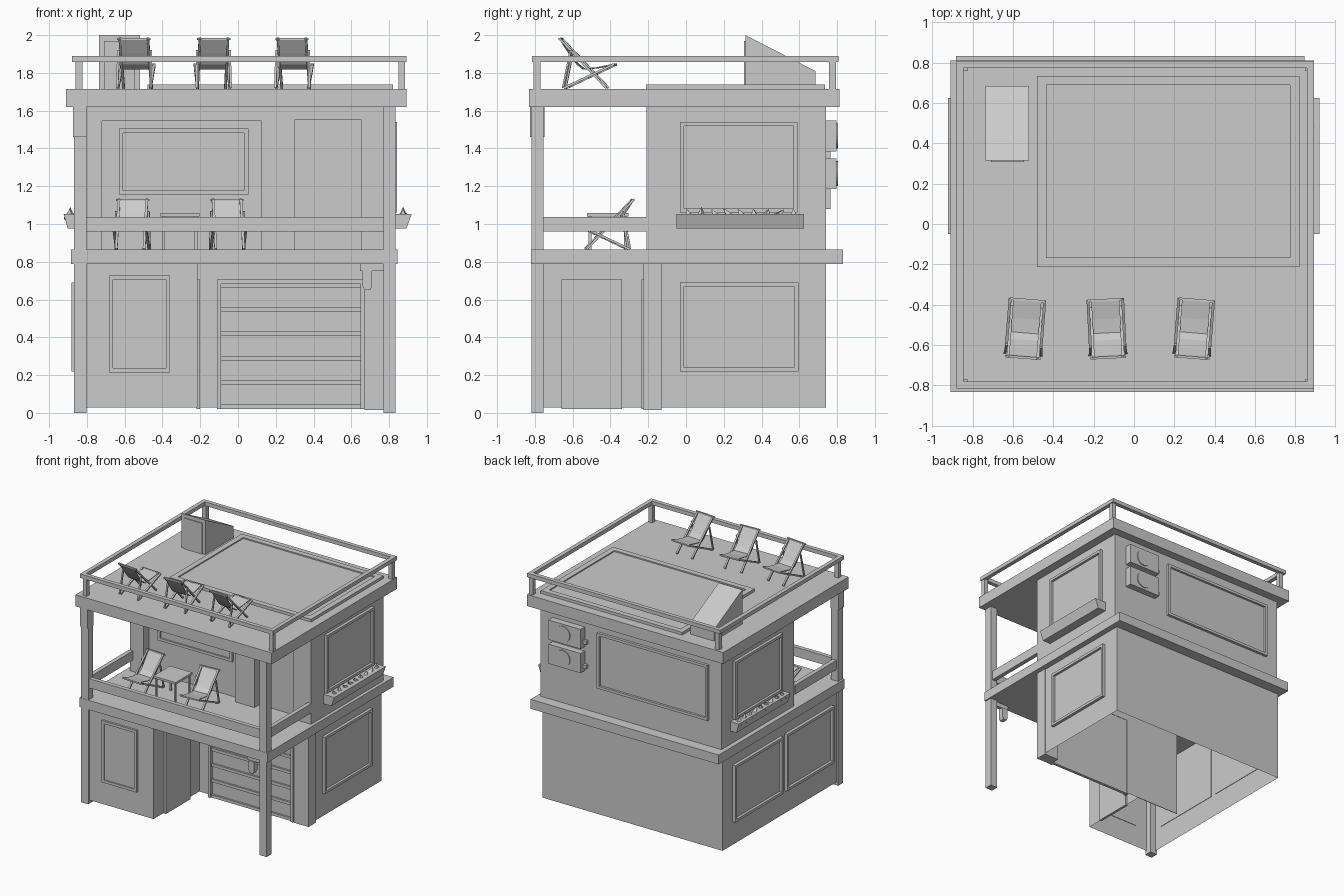
import bpy, bmesh, math, random
from mathutils import Vector, Matrix

if "Cube" in bpy.data.objects:
    bpy.data.objects.remove(bpy.data.objects["Cube"])

random.seed(4)


def finish(name, bm):
    bmesh.ops.recalc_face_normals(bm, faces=bm.faces[:])
    me = bpy.data.meshes.new(name)
    bm.to_mesh(me)
    bm.free()
    ob = bpy.data.objects.new(name, me)
    bpy.context.scene.collection.objects.link(ob)
    return ob


def add_box(bm, x0, x1, y0, y1, z0, z1):
    m = Matrix.Translation(((x0 + x1) / 2, (y0 + y1) / 2, (z0 + z1) / 2)) @ \
        Matrix.Diagonal((abs(x1 - x0), abs(y1 - y0), abs(z1 - z0), 1))
    bmesh.ops.create_cube(bm, size=1, matrix=m)


def boxes(name, *dims):
    bm = bmesh.new()
    for d in dims:
        add_box(bm, *d)
    return finish(name, bm)


def add_bar(bm, a, b, w, h):
    a, b = Vector(a), Vector(b)
    m = Matrix.Translation((a + b) / 2) @ (b - a).to_track_quat('Z', 'X').to_matrix().to_4x4() @ \
        Matrix.Diagonal((w, h, (b - a).length, 1))
    bmesh.ops.create_cube(bm, size=1, matrix=m)


def prism(name, pts, vec, caps=True):
    """Extrude a closed outline along vec."""
    bm = bmesh.new()
    a = [bm.verts.new(p) for p in pts]
    b = [bm.verts.new(Vector(p) + Vector(vec)) for p in pts]
    n = len(pts)
    for i in range(n):
        bm.faces.new((a[i], a[(i + 1) % n], b[(i + 1) % n], b[i]))
    if caps:
        bm.faces.new(a)
        bm.faces.new(b)
    return finish(name, bm)


def ring(name, x0, x1, y0, y1, z0, z1, w):
    return boxes(name, (x0, x1, y0, y0 + w, z0, z1), (x0, x1, y1 - w, y1, z0, z1),
                 (x0, x0 + w, y0 + w, y1 - w, z0, z1), (x1 - w, x1, y0 + w, y1 - w, z0, z1))


def window(name, axis, pos, out, u0, u1, z0, z1, w=0.022, t=0.016):
    """Raised frame and slightly proud glass on a wall at axis = pos."""
    def put(a, b, c, d, depth):
        p, q = sorted((pos - out * 0.004, pos + out * depth))
        return (p, q, a, b, c, d) if axis == 'x' else (a, b, p, q, c, d)
    boxes(name + "_frame", put(u0, u1, z0, z0 + w, t), put(u0, u1, z1 - w, z1, t),
          put(u0, u0 + w, z0 + w, z1 - w, t), put(u1 - w, u1, z0 + w, z1 - w, t))
    boxes(name + "_glass", put(u0 + w, u1 - w, z0 + w, z1 - w, 0.004))


L0, R0 = -.855, .797    # lower storey sides
L, R, B = -.845, .818, .742    # upper storey sides, back

# Ground floor shell, open underneath, with an inner partition
prism("ground_floor_walls", [(L0, B, .028), (R0, B, .028), (R0, -.2, .028), (-.215, -.2, .028),
                             (-.215, -.8, .028), (L0, -.8, .028)], (0, 0, .77), caps=False)
boxes("inner_partition", (-.61, -.215, -.205, -.2, .028, .79))
boxes("garage_pillar", (.67, R0 + .008, -.225, -.13, .015, .79))
boxes("first_floor_slab", (-.883, .845, -.82, .832, .787, .865))
boxes("roof_slab", (-.91, .892, -.832, .812, 1.62, 1.715))

# Upper storey with recesses in its front
boxes("upper_walls", (L, R, -.14, B, .865, 1.62))
boxes("upper_front_piers", (L, -.72, -.21, -.14, .865, 1.62), (.125, .30, -.21, -.14, .865, 1.62),
      (.655, R, -.21, -.14, .865, 1.62), (-.72, .125, -.21, -.14, 1.545, 1.62),
      (.30, .655, -.21, -.14, 1.55, 1.62))

# Corner posts
for side, x0, x1 in (("left", -.868, -.802), ("right", .77, .835)):
    boxes(side + "_post", (x0, x1, -.818, -.755, 0, 1.62))
boxes("left_post_cap", (-.874, -.802, -.826, -.75, 1.46, 1.62))

# Balcony rails
boxes("balcony_rail", (-.802, .77, -.805, -.77, .96, 1.037),
      (-.853, -.818, -.755, -.21, .96, 1.037), (.785, .82, -.755, -.21, .96, 1.037))

# Roof railing
ring("roof_rail", -.88, .892, -.815, .808, 1.858, 1.89, .034)
boxes("roof_rail_posts", *[(x, x + .036, y, y + .036, 1.715, 1.86)
                           for x in (-.86, .849) for y in (-.807, .758)])

# Raised roof panel
ring("roof_panel_rim", -.48, .82, -.213, .735, 1.715, 1.738, .046)
boxes("roof_panel", (-.434, .774, -.167, .689, 1.715, 1.728))

# Stair hut
prism("stair_hut", [(-.737, .315, 1.71), (-.737, .315, 2.0), (-.737, .685, 1.81),
                    (-.737, .685, 1.71)], (.217, 0, 0))
boxes("stair_hut_door", (-.71, -.545, .307, .316, 1.715, 1.97))

# Windows
window("front_left_window", 'y', -.8, -1, -.683, -.36, .215, .728)
window("balcony_window", 'y', -.14, -1, -.63, .055, 1.155, 1.505)
window("back_window", 'y', B, 1, -.73, .285, 1.08, 1.54, t=.022)
window("right_lower_window", 'x', R0, 1, -.033, .595, .218, .69, t=.024)
window("left_lower_window", 'x', L0, -1, -.02, .61, .218, .69, t=.026)
window("left_lower_front_window", 'x', L0, -1, -.69, -.07, .218, .69, t=.026)
for side, x, o in (("left", L, -1), ("right", R, 1)):
    window(side + "_upper_window", 'x', x, o, -.033, .59, 1.06, 1.54, t=.024)

# Doors
boxes("entry_door", (-.22, -.2, -.66, -.34, .02, .705))
boxes("balcony_door", (.30, .655, -.146, -.134, .865, 1.55))

# Garage door: frame, sheet and slats
boxes("garage_frame", (-.11, -.09, -.235, -.195, .02, .705), (.648, .67, -.235, -.195, .02, .705),
      (-.09, .648, -.235, -.195, .683, .705))
boxes("garage_sheet", (-.09, .648, -.207, -.198, .02, .683))
boxes("garage_slats", *[(-.09, .648, -.222, -.198, .02 + i * .129, .02 + i * .129 + .024)
                        for i in range(6)])

# Hanging lamp beside the right post
boxes("lamp_arm", (.645, .77, -.80, -.77, .752, .787))
prism("lamp_head", [(.66, -.805, .75), (.71, -.805, .75), (.71, -.805, .67), (.70, -.805, .65),
                    (.67, -.805, .65), (.66, -.805, .67)], (0, .045, 0))

# Planters with leafy tufts
for side, x, o in (("left", L, -1), ("right", R, 1)):
    w = .078 if o < 0 else .102
    prism(side + "_planter", [(x, -.05, .975), (x + o * w * .72, -.05, .975),
                              (x + o * w, -.05, 1.053), (x, -.05, 1.053)], (0, .675, 0))
    bm = bmesh.new()
    for i in range(9):
        c = Vector((x + o * w * .55, .01 + i * .07, 1.055))
        m = Matrix.Translation(c) @ Matrix.Rotation(random.uniform(-.8, .8), 4, 'X') @ \
            Matrix.Rotation(random.uniform(0, 1.5), 4, 'Z')
        bmesh.ops.create_cone(bm, cap_ends=True, segments=4, radius1=.034, radius2=0,
                              depth=random.uniform(.05, .075), matrix=m)
    finish(side + "_plants", bm)

# Air conditioners on the back wall
for name, z in (("lower", 1.185), ("upper", 1.385)):
    boxes(name + "_air_conditioner", (.41, .705, B, .797, z, z + .163),
          (.38, .41, B, .765, z + .03, z + .06))
    bm = bmesh.new()
    bmesh.ops.create_cone(bm, cap_ends=True, segments=20, radius1=.066, radius2=.066, depth=.012,
                          matrix=Matrix.Translation((.57, .798, z + .082)) @ Matrix.Rotation(math.pi / 2, 4, 'X'))
    finish(name + "_fan", bm)


# Deck chairs: crossed wooden frames and a fabric sling
def chair(name, x, y, z, rot):
    bm = bmesh.new()
    for s in (-1, 1):
        add_bar(bm, (s * .074, .145, .268), (s * .074, -.105, .005), .012, .014)
        add_bar(bm, (s * .086, .12, .005), (s * .086, -.145, .13), .012, .014)
        add_bar(bm, (s * .086, .085, .205), (s * .09, .125, .005), .01, .012)
    for py, pz in ((.142, .265), (-.143, .128)):
        add_bar(bm, (-.088, py, pz), (.088, py, pz), .012, .012)
    frame = finish(name + "_frame", bm)
    path = [(.147, .27), (.098, .195), (.055, .135), (.02, .108), (-.05, .115), (-.145, .134)]
    pts = [(-.07, a, b) for a, b in path] + [(-.07, a, b - .006) for a, b in reversed(path)]
    sling = prism(name + "_sling", pts, (.14, 0, 0))
    for ob in (frame, sling):
        ob.location = (x, y, z)
        ob.rotation_euler.z = rot


for i, (x, a) in enumerate(((-.54, -.08), (-.135, .05), (.297, -.08))):
    chair("roof_chair_%d" % (i + 1), x, -.52, 1.715, math.pi + a)
chair("balcony_chair_left", -.565, -.425, .862, -.06)
chair("balcony_chair_right", -.05, -.425, .862, .06)

# Balcony table
boxes("table", (-.41, -.205, -.525, -.305, 1.04, 1.058),
      *[(x, x + .014, y, y + .014, .865, 1.04) for x in (-.40, -.229) for y in (-.515, -.329)])
